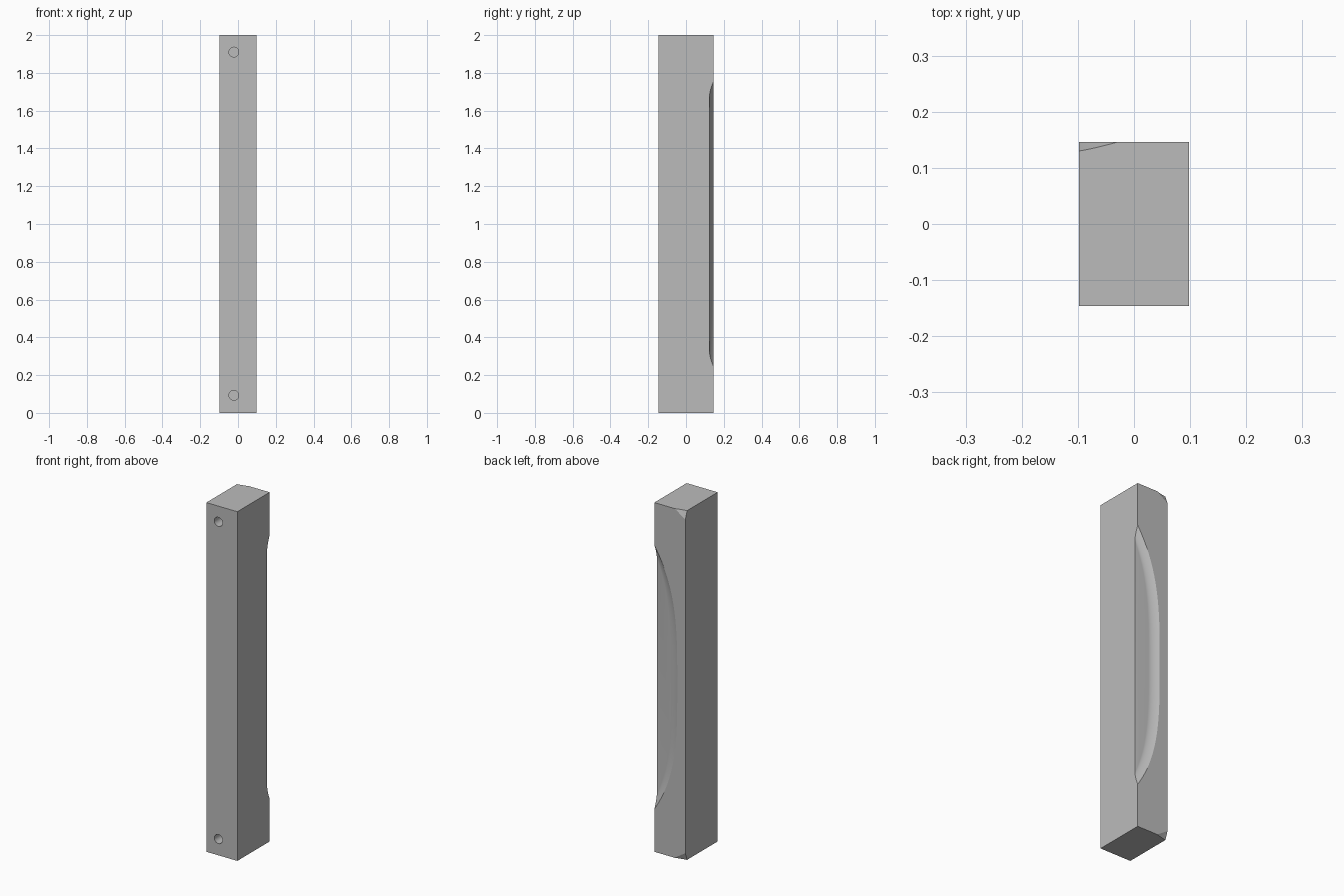
import bpy
import bmesh
import math
from mathutils import Matrix, Vector

if "Cube" in bpy.data.objects:
    bpy.data.objects.remove(bpy.data.objects["Cube"], do_unlink=True)

HX, HY, H = 0.098, 0.146, 2.0    # half width, half depth, height

grey = bpy.data.materials.new("plain_grey")
grey.use_nodes = True
colour = (0.5, 0.5, 0.5, 1)
grey.diffuse_color = colour
grey.node_tree.nodes["Principled BSDF"].inputs["Base Color"].default_value = colour


def make_object(name, bm):
    bmesh.ops.recalc_face_normals(bm, faces=bm.faces[:])
    mesh = bpy.data.meshes.new(name)
    bm.to_mesh(mesh)
    bm.free()
    mesh.materials.append(grey)
    obj = bpy.data.objects.new(name, mesh)
    bpy.context.collection.objects.link(obj)
    return obj


def grip_cutter():
    """Lofted bow-shaped pocket with a flat floor and a hollow sloping wall."""
    bm = bmesh.new()
    levels, steps = 8, 48
    rings = []
    for i in range(levels + 3):
        s = i / levels
        half, reach = 0.675 + 0.08 * s, 0.09 + 0.055 * s
        y = HY - 0.022 + 0.022 * s ** 1.6
        ring = []
        for k in range(steps + 1):
            t = 1.08 * math.sin(math.pi * (k / steps - 0.5))
            x = HX - reach * (1 - abs(t) ** 3.4)
            ring.append(bm.verts.new((x, y, H / 2 + half * t)))
        rings.append(ring)
    n = steps + 1
    for a, b in zip(rings, rings[1:]):
        for k in range(n):
            j = (k + 1) % n
            bm.faces.new((a[k], a[j], b[j], b[k]))
    bm.faces.new(rings[0])
    bm.faces.new(rings[-1])
    return make_object("grip_cutter", bm)


def corner_cutter(bottom):
    """Slightly hollow cone that clips a back corner."""
    bm = bmesh.new()
    apex = Vector((-HX - 0.001, HY + 0.001, 1.953))
    base = []
    for k in range(-3, 14):
        u = k / 10
        p = Vector((-HX + 0.068 * u, 0.130 + 0.012 * u + 0.004 * u * u, H))
        base.append(apex + (p - apex) * 1.5)
    base.append(Vector((-0.25, 0.3, base[0].z)))
    if bottom:
        for p in base + [apex]:
            p.z = H - p.z
    tip = bm.verts.new(apex)
    ring = [bm.verts.new(p) for p in base]
    for k, v in enumerate(ring):
        bm.faces.new((tip, v, ring[(k + 1) % len(ring)]))
    bm.faces.new(ring)
    return make_object("corner_cutter", bm)


def hole_cutter(z):
    """Blind round hole in the front."""
    bm = bmesh.new()
    place = Matrix.Translation((-0.022, -HY, z)) @ Matrix.Rotation(math.pi / 2, 4, 'X')
    bmesh.ops.create_cone(bm, cap_ends=True, segments=32, radius1=0.026,
                          radius2=0.026, depth=0.2, matrix=place)
    return make_object("hole_cutter", bm)


# Handle block
bm = bmesh.new()
bmesh.ops.create_cube(bm, size=1, matrix=Matrix.Translation((0, 0, H / 2))
                      @ Matrix.Diagonal((2 * HX, 2 * HY, H, 1)))
block = make_object("handle_block", bm)

# Carve the grip, the clipped corners and the screw holes
cutters = [grip_cutter(), corner_cutter(False), corner_cutter(True),
           hole_cutter(0.093), hole_cutter(1.91)]
bpy.ops.object.select_all(action='DESELECT')
block.select_set(True)
bpy.context.view_layer.objects.active = block
for cutter in cutters:
    cutter.hide_render = True
    mod = block.modifiers.new("carve", 'BOOLEAN')
    mod.operation = 'DIFFERENCE'
    mod.solver = 'EXACT'
    mod.object = cutter
    bpy.ops.object.modifier_apply(modifier=mod.name)
    bpy.data.objects.remove(cutter, do_unlink=True)

bpy.ops.object.shade_smooth_by_angle(angle=math.radians(14))
